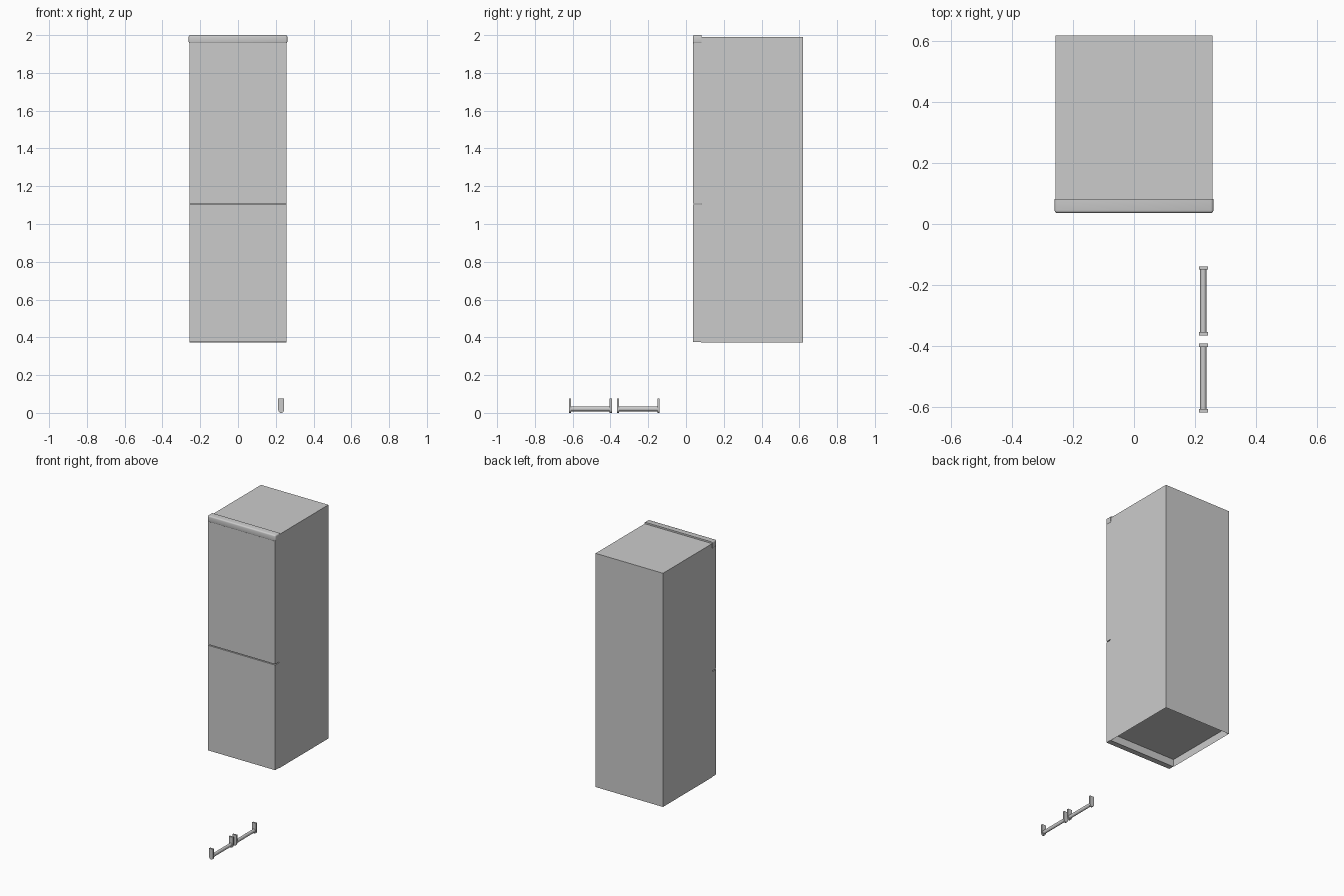
import bpy, bmesh, math

if "Cube" in bpy.data.objects:
    bpy.data.objects.remove(bpy.data.objects["Cube"])


def finish(name, bm, smooth=False):
    bmesh.ops.recalc_face_normals(bm, faces=bm.faces)
    me = bpy.data.meshes.new(name)
    bm.to_mesh(me)
    bm.free()
    ob = bpy.data.objects.new(name, me)
    bpy.context.collection.objects.link(ob)
    if smooth:
        bpy.ops.object.select_all(action='DESELECT')
        ob.select_set(True)
        bpy.context.view_layer.objects.active = ob
        bpy.ops.object.shade_smooth_by_angle(angle=math.radians(35))
    return ob


def box_bm(lo, hi):
    bm = bmesh.new()
    bmesh.ops.create_cube(bm, size=1)
    for v in bm.verts:
        v.co = [(a + b) / 2 + c * (b - a) for a, b, c in zip(lo, hi, v.co)]
    return bm


def extrude_y(bm, profile, y0, y1):
    """Solid from an (x, z) outline swept along y."""
    a = [bm.verts.new((x, y0, z)) for x, z in profile]
    b = [bm.verts.new((x, y1, z)) for x, z in profile]
    bm.faces.new(a)
    bm.faces.new(b[::-1])
    for i in range(len(a)):
        j = (i + 1) % len(a)
        bm.faces.new((a[i], b[i], b[j], a[j]))


W = 0.258                      # half width of the cabinet
FRONT, SEAM, BACK = 0.038, 0.08, 0.62

# Cabinet with a recessed underside
bm = box_bm((-W, SEAM, 0.372), (W, BACK, 1.989))
bm.faces.ensure_lookup_table()
bottom = min(bm.faces, key=lambda f: f.calc_center_median().z)
bmesh.ops.inset_region(bm, faces=[bottom], thickness=0.004)
for v in bottom.verts:
    v.co.z += 0.05
finish("cabinet", bm)

# Two doors
for name, z0, z1 in (("lower_door", 0.375, 1.102), ("upper_door", 1.108, 1.985)):
    finish(name, box_bm((-W, FRONT, z0), (W, SEAM, z1)))

# Rounded top trim, square at the back
bm = box_bm((-0.261, 0.036, 1.955), (0.261, 0.083, 2.0))
edges = [e for e in bm.edges if sum(v.co.y for v in e.verts) < 0.16]
bmesh.ops.bevel(bm, geom=edges, offset=0.009, segments=3, profile=0.5, affect='EDGES')
finish("top_trim", bm, True)

# Two loose handles: U-shaped end posts joined by a rounded bar
CX, R, H = 0.228, 0.015, 0.075
post = [(CX - R, H)] + [(CX + R * math.cos(math.pi + math.pi * i / 10),
                         R + R * math.sin(math.pi + math.pi * i / 10))
                        for i in range(11)] + [(CX + R, H)]
bar = [(CX + 0.0105 * math.cos(math.tau * i / 16),
        0.021 + 0.0125 * math.sin(math.tau * i / 16)) for i in range(16)]
for name, y0, y1 in (("lower_handle", -0.62, -0.393), ("upper_handle", -0.366, -0.139)):
    bm = bmesh.new()
    extrude_y(bm, post, y0, y0 + 0.011)
    extrude_y(bm, post, y1 - 0.011, y1)
    extrude_y(bm, bar, y0 + 0.010, y1 - 0.010)
    finish(name, bm, True)
